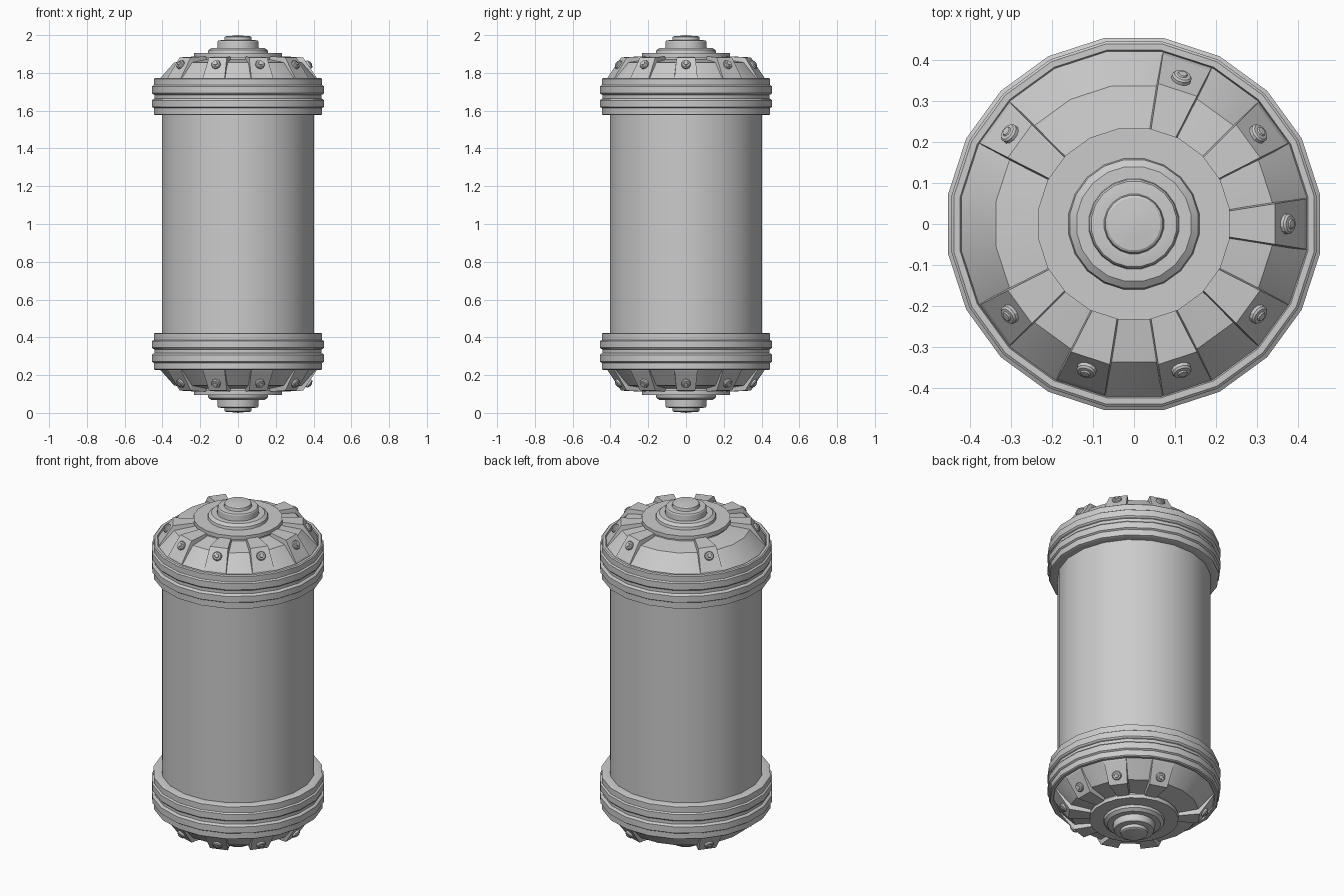
import bpy, bmesh
from math import cos, sin, tan, pi, radians, atan2
from mathutils import Matrix, Vector

if "Cube" in bpy.data.objects:
    bpy.data.objects.remove(bpy.data.objects["Cube"])

SIDES = 20
HALF = pi / SIDES          # flats face the axes
K = 1 / cos(HALF)          # flat radius -> corner radius


def finish(name, bm, smooth=True, mirror=None):
    bmesh.ops.recalc_face_normals(bm, faces=bm.faces)
    me = bpy.data.meshes.new(name)
    bm.to_mesh(me)
    bm.free()
    ob = bpy.data.objects.new(name, me)
    bpy.context.collection.objects.link(ob)
    if smooth:
        bpy.ops.object.select_all(action='DESELECT')
        ob.select_set(True)
        bpy.context.view_layer.objects.active = ob
        bpy.ops.object.shade_smooth_by_angle(angle=radians(25))
    if mirror:
        m = ob.modifiers.new("both_ends", 'MIRROR')
        m.use_axis = (False, False, True)
        m.use_mirror_merge = False
        m.mirror_object = mirror
    return ob


def lathe(bm, profile, sides=SIDES, closed=False, mat=Matrix()):
    """Revolve (flat radius, z) points; radius 0 makes a pole."""
    rings = []
    for r, z in profile:
        if r == 0:
            rings.append([bm.verts.new(mat @ Vector((0, 0, z)))] * sides)
        else:
            c = r / cos(pi / sides)
            rings.append([bm.verts.new(mat @ Vector((c * cos((2 * i + 1) * pi / sides),
                                                     c * sin((2 * i + 1) * pi / sides), z)))
                          for i in range(sides)])
    pairs = list(zip(rings, rings[1:]))
    if closed:
        pairs.append((rings[-1], rings[0]))
    for a, b in pairs:
        for i in range(sides):
            j = (i + 1) % sides
            vs = list(dict.fromkeys((a[i], a[j], b[j], b[i])))
            bm.faces.new(vs)


# Body tube, origin at mid height so it can act as mirror centre
bm = bmesh.new()
lathe(bm, [(0.402, -0.62), (0.402, 0.62)])
body = finish("body_tube", bm)
body.location.z = 1.0

# Ribbed collar
bm = bmesh.new()
lathe(bm, [(0.402, 1.576), (0.436, 1.576), (0.446, 1.580), (0.446, 1.614),
           (0.455, 1.620), (0.455, 1.655), (0.450, 1.661), (0.441, 1.664),
           (0.441, 1.684), (0.450, 1.687), (0.455, 1.693), (0.455, 1.729),
           (0.446, 1.735), (0.446, 1.767), (0.440, 1.772), (0.425, 1.772),
           (0.420, 1.755), (0.402, 1.755)], closed=True)
finish("collar", bm, mirror=body)

# Dome beneath the plates
bm = bmesh.new()
lathe(bm, [(0.425, 1.757), (0.338, 1.855), (0.225, 1.872), (0.225, 1.885)])
finish("end_dome", bm, mirror=body)

# Stepped hub
bm = bmesh.new()
lathe(bm, [(0.215, 1.880), (0.234, 1.882), (0.234, 1.905), (0.160, 1.905),
           (0.157, 1.920), (0.140, 1.933), (0.110, 1.933), (0.108, 1.965),
           (0.104, 1.971), (0.090, 1.973), (0.073, 1.973), (0.070, 1.990),
           (0.064, 1.994), (0.035, 1.996), (0, 2.0)])
finish("hub", bm, mirror=body)

# Armour plates and bolts; two of the ten positions are empty
top = [(0.422, 1.762), (0.416, 1.776), (0.345, 1.882), (0.232, 1.888)]
low = [(0.415, 1.755), (0.408, 1.758), (0.335, 1.845), (0.232, 1.862)]
tilt = atan2(0.106, 0.071)
plates, bolts = bmesh.new(), bmesh.new()
for n in range(10):
    if n in (3, 5):
        continue
    rot = Matrix.Rotation(n * pi / 5, 4, 'Z')

    def row(points, side, inset):
        return [plates.verts.new(rot @ Vector((r, side * (r * tan(HALF) - inset), z)))
                for r, z in points]
    strips = [row(low, -1, 0), row(top, -1, 0.005), row(top, 1, 0.005), row(low, 1, 0)]
    for a, b in zip(strips, strips[1:] + strips[:1]):
        for i in range(3):
            plates.faces.new((a[i], a[i + 1], b[i + 1], b[i]))
    for i in (0, 3):
        plates.faces.new([s[i] for s in strips])

    seat = Matrix.Translation((0.371, 0, 1.841)) @ Matrix.Rotation(tilt, 4, 'Y')
    lathe(bolts, [(0.024, -0.008), (0.024, 0.010), (0.020, 0.015), (0.012, 0.016),
                  (0.010, 0.020), (0, 0.021)], sides=12, mat=rot @ seat)
finish("armour_plates", plates, smooth=False, mirror=body)
finish("plate_bolts", bolts, mirror=body)
